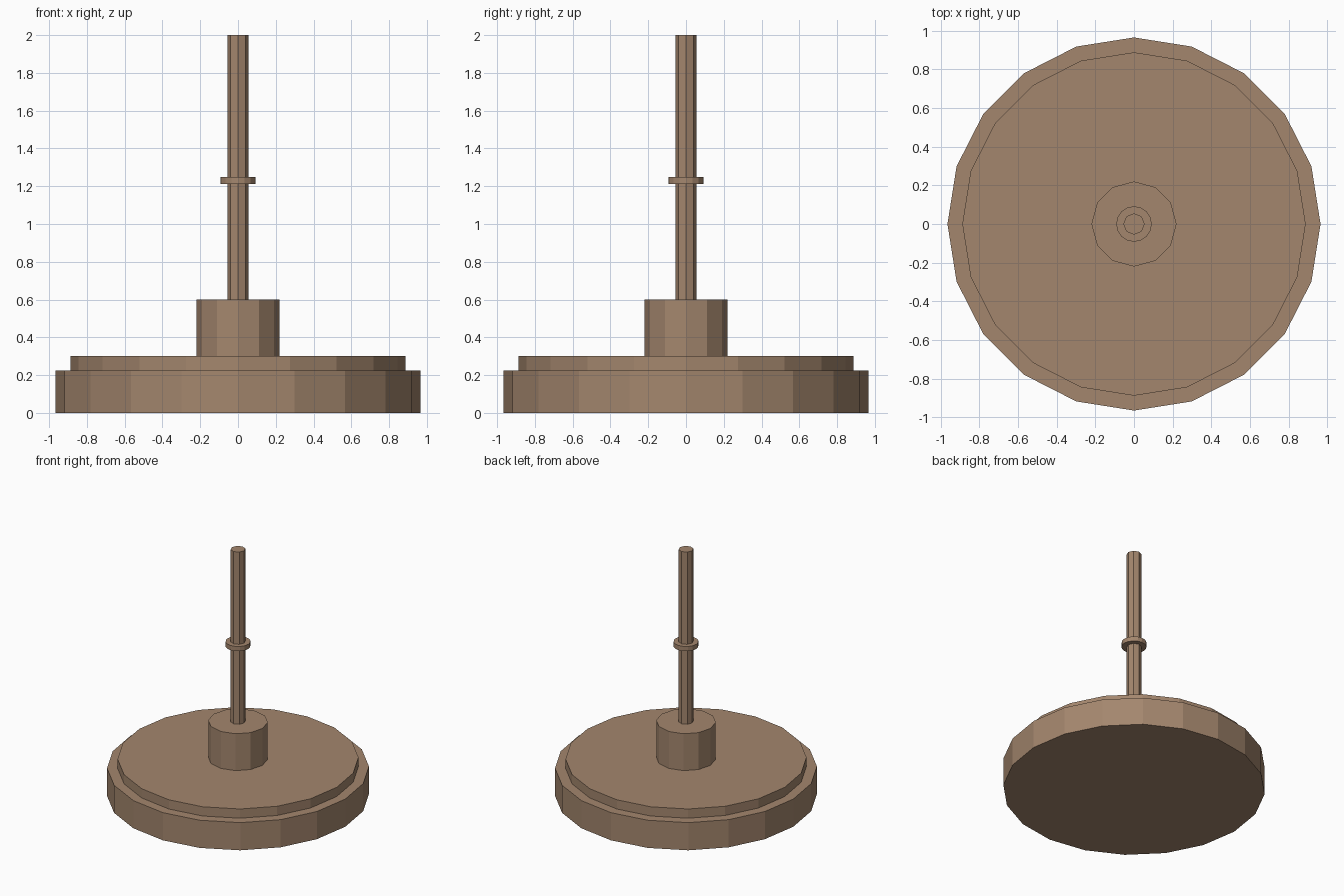
import bpy

default = bpy.data.objects.get("Cube")
if default:
    bpy.data.objects.remove(default, do_unlink=True)

# Single warm brown for the whole stand
brown = bpy.data.materials.new("warm_brown")
brown.use_nodes = True
colour = (0.37, 0.24, 0.155, 1)
brown.diffuse_color = colour
brown.node_tree.nodes["Principled BSDF"].inputs["Base Color"].default_value = colour


def disc(name, sides, radius, bottom, top):
    """Upright flat-shaded prism between two heights."""
    bpy.ops.mesh.primitive_cylinder_add(
        vertices=sides, radius=radius, depth=top - bottom,
        location=(0, 0, (bottom + top) / 2))
    obj = bpy.context.object
    obj.name = name
    obj.data.materials.append(brown)


# Stepped base, hub, pole and collar
disc("base_lower", 20, 0.965, 0, 0.225)
disc("base_upper", 20, 0.888, 0.225, 0.3)
disc("hub", 12, 0.22, 0.3, 0.6)
disc("pole", 8, 0.055, 0.6, 2)
disc("collar", 16, 0.092, 1.212, 1.25)
